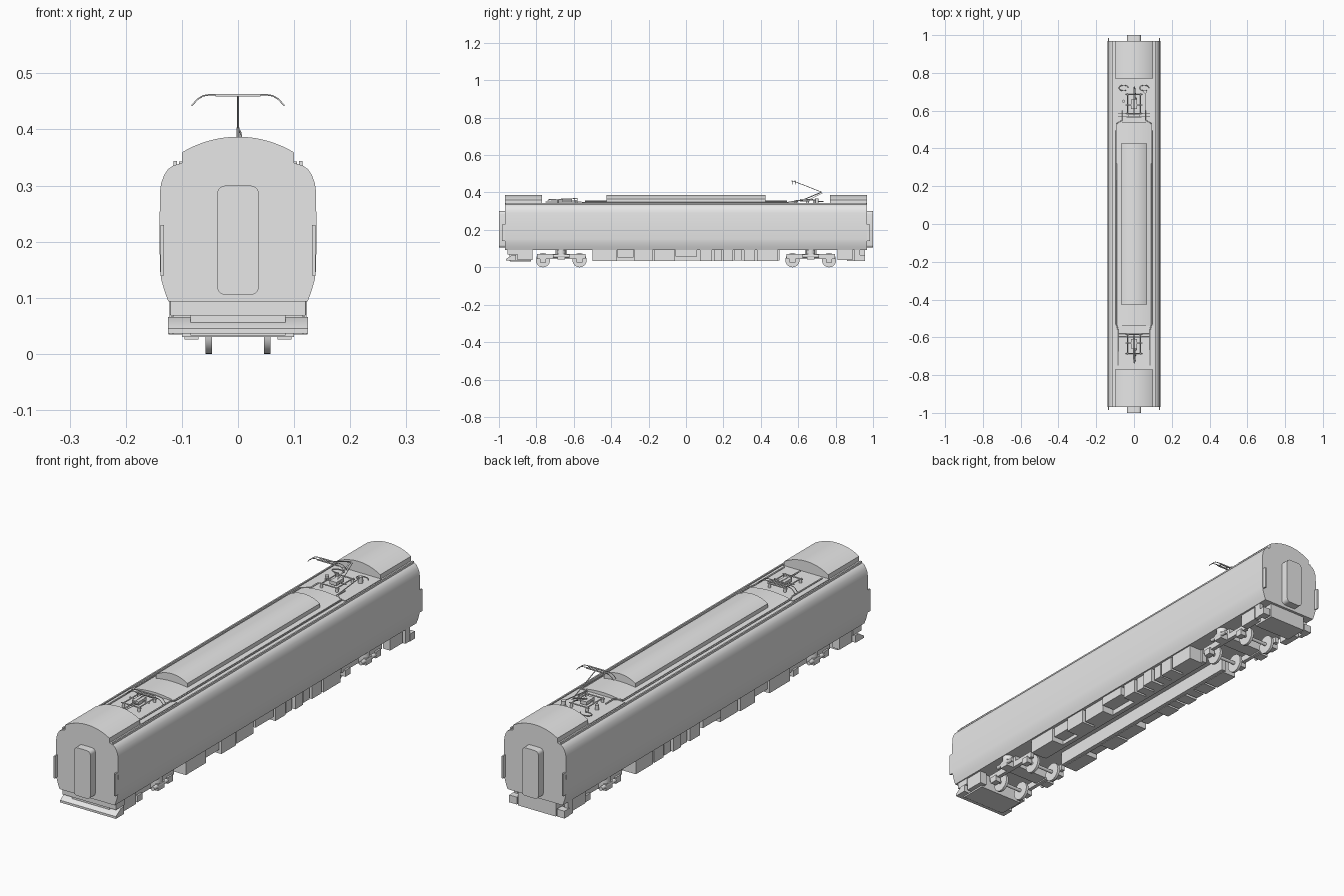
import bpy, bmesh, math
from mathutils import Matrix

old = bpy.data.objects.get("Cube")
if old:
    bpy.data.objects.remove(old, do_unlink=True)

grey = bpy.data.materials.new("plain_grey")
grey.use_nodes = True
grey.diffuse_color = (0.8, 0.8, 0.8, 1)
grey.node_tree.nodes["Principled BSDF"].inputs["Base Color"].default_value = (0.8, 0.8, 0.8, 1)


def finish(name, bm):
    bmesh.ops.recalc_face_normals(bm, faces=bm.faces)
    mesh = bpy.data.meshes.new(name)
    bm.to_mesh(mesh)
    bm.free()
    mesh.materials.append(grey)
    ob = bpy.data.objects.new(name, mesh)
    bpy.context.collection.objects.link(ob)
    return ob


def box(name, xs, ys, zs):
    bm = bmesh.new()
    bmesh.ops.create_cube(bm, size=1)
    for v in bm.verts:
        v.co = [(s[0] + s[1]) / 2 + c * (s[1] - s[0]) for c, s in zip(v.co, (xs, ys, zs))]
    return finish(name, bm)


def extrude(name, outline, start, end, axis="y"):
    """Prism from an outline: (x, z) along y, or (y, z) along x."""
    bm = bmesh.new()
    rings = [[bm.verts.new((a, d, z) if axis == "y" else (d, a, z)) for a, z in outline]
             for d in (start, end)]
    n = len(outline)
    for i in range(n):
        j = (i + 1) % n
        bm.faces.new((rings[0][i], rings[0][j], rings[1][j], rings[1][i]))
    for r in rings:
        bm.faces.new(r)
    return finish(name, bm)


def cylinder(name, centre, radius, length, axis="X", sides=24):
    bm = bmesh.new()
    turn = {"X": Matrix.Rotation(math.pi / 2, 4, "Y"), "Y": Matrix.Rotation(math.pi / 2, 4, "X"),
            "Z": Matrix()}[axis]
    bmesh.ops.create_cone(bm, cap_ends=True, segments=sides, radius1=radius, radius2=radius,
                          depth=length, matrix=Matrix.Translation(centre) @ turn)
    return finish(name, bm)


def rod(name, points, radius=0.0015):
    curve = bpy.data.curves.new(name, "CURVE")
    curve.dimensions = "3D"
    curve.bevel_depth = radius
    curve.bevel_resolution = 1
    curve.use_fill_caps = True
    line = curve.splines.new("POLY")
    line.points.add(len(points) - 1)
    for p, co in zip(line.points, points):
        p.co = (*co, 1)
    curve.materials.append(grey)
    ob = bpy.data.objects.new(name, curve)
    bpy.context.collection.objects.link(ob)
    return ob


def mirrored(half):
    return half + [(-x, z) for x, z in reversed(half)]


def dome(half_width, base, edge, crown, steps=20):
    """Outline of a low arched roof pod."""
    sag = crown - edge
    r = (half_width ** 2 + sag ** 2) / (2 * sag)
    xs = [half_width * (1 - 2 * i / steps) for i in range(steps + 1)]
    arc = [(x, crown - r + math.sqrt(r * r - x * x)) for x in xs]
    return [(half_width, base)] + arc + [(-half_width, base)]


# Body shell
side = [(0.124, 0.093), (0.131, 0.112), (0.137, 0.133), (0.139, 0.15), (0.14, 0.21),
        (0.139, 0.29), (0.137, 0.304), (0.132, 0.318), (0.125, 0.329), (0.115, 0.336), (0.1, 0.34)]
extrude("body_shell", mirrored(side), -0.968, 0.968)

# Roof pods and raised centre roof
extrude("centre_roof", dome(0.088, 0.335, 0.346, 0.356), -0.54, 0.54)
extrude("centre_roof_pod", dome(0.07, 0.335, 0.366, 0.387), -0.425, 0.425)
for s, end in ((-1, "front"), (1, "rear")):
    extrude(end + "_roof_pod", dome(0.1, 0.335, 0.359, 0.387), s * 0.77, s * 0.968)
    box(end + "_well_floor", (-0.105, 0.105), sorted((s * 0.54, s * 0.77)), (0.335, 0.343))
for s, hand in ((1, "left"), (-1, "right")):
    box(hand + "_roof_gutter", sorted((s * 0.109, s * 0.115)), (-0.965, 0.965), (0.33, 0.344))
    rod(hand + "_roof_conduit", [(s * 0.06, 0.6, 0.348), (s * 0.06, 0.55, 0.348),
                                 (s * 0.094, 0.53, 0.346), (s * 0.094, -0.53, 0.346),
                                 (s * 0.085, -0.56, 0.348), (s * 0.085, -0.75, 0.348)], 0.003)

# End gangway doors and corner plates
door = []
for cx, cz, a0 in ((0.022, 0.285, 0), (-0.022, 0.285, 90), (-0.022, 0.12, 180), (0.022, 0.12, 270)):
    for k in range(6):
        a = math.radians(a0 + k * 18)
        door.append((cx + 0.015 * math.cos(a), cz + 0.015 * math.sin(a)))
for s, end in ((-1, "front"), (1, "rear")):
    extrude(end + "_gangway_door", door, s * 0.96, s * 1.0)
    for t in (-1, 1):
        box(end + "_corner_plate", sorted((t * 0.132, t * 0.138)),
            sorted((s * 0.96, s * 0.985)), (0.14, 0.23))

# Front skirt and plough
box("front_beam", (-0.12, 0.12), (-0.955, -0.9), (0.068, 0.094))
box("front_skirt", (-0.085, 0.085), (-0.945, -0.83), (0.033, 0.094))
plough = [(-0.962, 0.036), (-0.962, 0.045), (-0.93, 0.066), (-0.91, 0.066), (-0.91, 0.036)]
extrude("front_plough", plough, -0.125, 0.125, "x")
box("front_underplate", (-0.1, 0.1), (-0.94, -0.83), (0.03, 0.037))

# Rear equipment box and corner steps
box("rear_box", (-0.085, 0.085), (0.86, 0.957), (0.033, 0.094))
for t in (-1, 1):
    box("rear_step", sorted((t * 0.09, t * 0.124)), (0.925, 0.957), (0.035, 0.065))
    box("rear_step_bracket", sorted((t * 0.105, t * 0.122)), (0.9, 0.93), (0.035, 0.094))
    box("rear_side_box", sorted((t * 0.085, t * 0.116)), (0.81, 0.89), (0.04, 0.094))
    box("front_side_box", sorted((t * 0.085, t * 0.116)), (-0.9, -0.82), (0.04, 0.094))

# Underfloor equipment: start, end, bottom height, outer edge
cases = [(-0.5, -0.37, 0.035, 0.116), (-0.365, -0.28, 0.052, 0.11), (-0.275, -0.18, 0.035, 0.118),
         (-0.17, -0.06, 0.035, 0.112), (-0.055, 0.06, 0.058, 0.118), (0.075, 0.14, 0.035, 0.116),
         (0.15, 0.19, 0.035, 0.11), (0.2, 0.25, 0.035, 0.118), (0.26, 0.3, 0.037, 0.112),
         (0.31, 0.37, 0.035, 0.116), (0.38, 0.49, 0.035, 0.118)]
for t in (-1, 1):
    box("equipment_sill", sorted((t * 0.04, t * 0.06)), (-0.5, 0.5), (0.037, 0.094))
    for y0, y1, z, x in cases:
        box("equipment_case", sorted((t * 0.055, t * x)), (y0, y1), (z, 0.094))

# Bogies with wheelsets, axle boxes and dampers
for s in (-1, 1):
    mid = s * 0.667
    box("bogie_bolster", (-0.085, 0.085), (mid - 0.03, mid + 0.03), (0.05, 0.094))
    for t in (-1, 1):
        box("bogie_side_frame", sorted((t * 0.072, t * 0.088)), (mid - 0.13, mid + 0.13), (0.045, 0.07))
        cylinder("air_spring", (t * 0.1, mid, 0.08), 0.022, 0.03, "Z")
        cylinder("yaw_damper", (t * 0.115, mid, 0.06), 0.008, 0.09, "Y", 12)
        box("damper_bracket", sorted((t * 0.085, t * 0.122)), (mid - 0.02, mid + 0.02), (0.043, 0.07))
    for y in (mid - 0.098, mid + 0.098):
        cylinder("axle", (0, y, 0.038), 0.007, 0.19, "X", 12)
        for t in (-1, 1):
            cylinder("wheel", (t * 0.052, y, 0.038), 0.038, 0.011, "X", 32)
            box("axle_box", sorted((t * 0.07, t * 0.095)), (y - 0.016, y + 0.016), (0.026, 0.052))


# Pantographs: the rear one raised, the front one folded
def pantograph(name, s, knee, head):
    def at(x, y, z):
        return (x, s * y, z)
    for x in (-0.035, 0.035):
        rod(name + "_base_rail", [at(x, 0.58, 0.358), at(x, 0.69, 0.358)], 0.0025)
        for y in (0.585, 0.685):
            cylinder(name + "_insulator", at(x, y, 0.349), 0.006, 0.018, "Z", 12)
    for y in (0.585, 0.63, 0.685):
        rod(name + "_base_crossbar", [at(-0.045, y, 0.358), at(0.045, y, 0.358)], 0.0025)
    box(name + "_drive", (-0.015, 0.015), sorted((s * 0.61, s * 0.66)), (0.352, 0.366))
    rod(name + "_lower_arm", [at(0, 0.62, 0.358), at(0, *knee)], 0.003)
    rod(name + "_guide_rod", [at(0.012, 0.65, 0.358), at(0.004, knee[0] + 0.005, knee[1] - 0.005)])
    rod(name + "_upper_arm", [at(0, *knee), at(0, *head)], 0.002)
    y, z = head
    for dy in (-0.008, 0.008):
        half = [(0.083, -0.019), (0.072, -0.007), (0.062, -0.001), (0.05, 0.001)]
        rod(name + "_head_horns", [at(x, y + dy, z + dz) for x, dz in mirrored(half)])
        box(name + "_contact_strip", (-0.04, 0.04), sorted((s * (y + dy - 0.003), s * (y + dy + 0.003))),
            (z - 0.002, z + 0.002))
    for x in (-0.03, 0.03):
        rod(name + "_head_link", [at(x, y - 0.008, z), at(x, y + 0.008, z)])


pantograph("raised_pantograph", 1, (0.725, 0.402), (0.575, 0.461))
pantograph("folded_pantograph", -1, (0.735, 0.362), (0.59, 0.368))

# Roof cable loops and arresters around the rear pantograph
for x, y in ((0.055, 0.72), (-0.055, 0.72)):
    ring = [(x + 0.025 * math.cos(a * math.pi / 6), y + 0.015 * math.sin(a * math.pi / 6), 0.352)
            for a in range(11)]
    rod("roof_cable_loop", ring, 0.002)
cylinder("surge_arrester", (0.06, 0.7, 0.354), 0.009, 0.026, "Z", 16)
cylinder("roof_switch", (-0.055, 0.65, 0.352), 0.008, 0.02, "Z", 16)
rod("roof_cable", [(0.06, 0.7, 0.365), (0.06, 0.6, 0.355), (0.06, 0.55, 0.35)], 0.002)

# Smooth curved shells, keeping edges sharp
bpy.ops.object.select_all(action="DESELECT")
for ob in bpy.context.scene.objects:
    if ob.type == "MESH" and ob.data.materials and ob.data.materials[0] == grey:
        ob.select_set(True)
        bpy.context.view_layer.objects.active = ob
bpy.ops.object.shade_smooth_by_angle(angle=math.radians(35))
